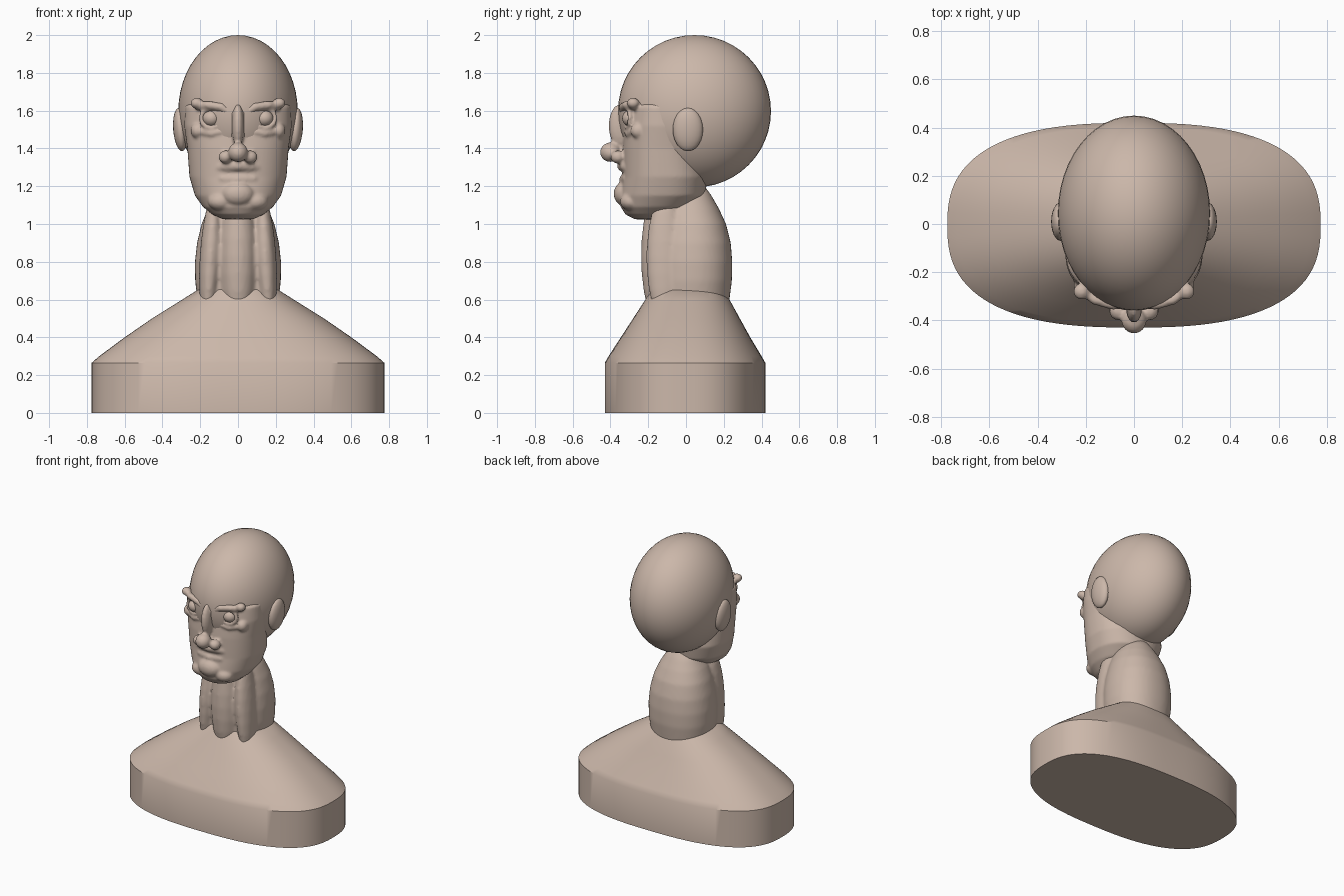
import bpy, bmesh, math
from mathutils import Matrix, Vector

default = bpy.data.objects.get("Cube")
if default:
    bpy.data.objects.remove(default, do_unlink=True)

clay = bpy.data.materials.new("warm_clay")
clay.use_nodes = True
COLOUR = (0.60, 0.475, 0.40, 1)
clay.diffuse_color = COLOUR
clay.node_tree.nodes["Principled BSDF"].inputs["Base Color"].default_value = COLOUR


def finish(name, bm, blend=0.0, angle=180):
    """Turn a bmesh into a named object, optionally fused into one skin."""
    bmesh.ops.recalc_face_normals(bm, faces=bm.faces)
    mesh = bpy.data.meshes.new(name)
    bm.to_mesh(mesh)
    bm.free()
    mesh.materials.append(clay)
    obj = bpy.data.objects.new(name, mesh)
    bpy.context.collection.objects.link(obj)
    bpy.ops.object.select_all(action='DESELECT')
    obj.select_set(True)
    bpy.context.view_layer.objects.active = obj
    if angle < 180:
        bpy.ops.object.shade_smooth_by_angle(angle=math.radians(angle))
    else:
        bpy.ops.object.shade_smooth()
    if blend:
        fuse = obj.modifiers.new("fuse", 'REMESH')
        fuse.mode = 'VOXEL'
        fuse.voxel_size = blend
        fuse.use_smooth_shade = True
        soften = obj.modifiers.new("soften", 'SMOOTH')
        soften.iterations = 3
    return obj


def blob(bm, loc, size, tilt=0.0, mirror=False, seg=24):
    """Ellipsoid, tilted about y, optionally copied to the other side."""
    for s in ((1, -1) if mirror else (1,)):
        m = (Matrix.Translation((s * loc[0], loc[1], loc[2]))
             @ Matrix.Rotation(s * tilt, 4, 'Y') @ Matrix.Diagonal((*size, 1)))
        bmesh.ops.create_uvsphere(bm, u_segments=seg, v_segments=seg // 2, radius=1, matrix=m)


def chain(bm, points, radii, mirror=True, steps=6):
    """Soft roll of overlapping balls along a path."""
    for i in range(len(points) - 1):
        for k in range(steps + 1):
            t = k / steps
            p = Vector(points[i]).lerp(Vector(points[i + 1]), t)
            r = radii[i] * (1 - t) + radii[i + 1] * t
            blob(bm, p, (r, r, r), mirror=mirror, seg=12)


def loft(bm, sections, seg=64):
    """Stack of superellipse rings: height, half width, front y, back y, power."""
    rings = []
    for z, rx, front, back, n in sections:
        ring = []
        for i in range(seg):
            a = 2 * math.pi * i / seg
            c, s = math.cos(a), math.sin(a)
            x = rx * math.copysign(abs(c) ** (2 / n), c)
            y = (front + back) / 2 + (back - front) / 2 * math.copysign(abs(s) ** (2 / n), s)
            ring.append(bm.verts.new((x, y, z)))
        rings.append(ring)
    for lo, hi in zip(rings, rings[1:]):
        for i in range(seg):
            j = (i + 1) % seg
            bm.faces.new((lo[i], lo[j], hi[j], hi[i]))
    bm.faces.new(rings[0][::-1])
    bm.faces.new(rings[-1])


# Shoulders: straight plinth wall, then a slope up to the neck
bm = bmesh.new()
loft(bm, [(0, .775, -.43, .42, 2.6), (.265, .775, -.43, .42, 2.6), (.30, .735, -.41, .40, 2.6),
          (.40, .60, -.345, .34, 2.5), (.50, .455, -.28, .285, 2.4),
          (.60, .295, -.215, .23, 2.3), (.66, .20, -.175, .19, 2.2)], seg=96)
finish("shoulders", bm, angle=35)

# Neck trunk with throat and side muscles
bm = bmesh.new()
loft(bm, [(.56, .21, -.17, .225, 2.2), (.70, .227, -.18, .243, 2.2), (.80, .228, -.18, .245, 2.2),
          (.90, .217, -.17, .237, 2.2), (1.0, .193, -.15, .212, 2.2), (1.08, .16, -.14, .175, 2.2),
          (1.15, .12, -.12, .135, 2.2), (1.2, .07, -.08, .10, 2)])
blob(bm, (0, -.135, .83), (.10, .103, .37))
blob(bm, (.145, -.11, .82), (.058, .10, .34), tilt=-.06, mirror=True)
finish("neck", bm, blend=.013)

# Skull
bm = bmesh.new()
blob(bm, (0, .045, 1.597), (.316, .405, .403), seg=48)
finish("skull", bm)

# Face: jaw mass with all modelled features fused in
bm = bmesh.new()
loft(bm, [(1.025, .08, -.27, -.12, 2), (1.05, .135, -.32, -.05, 2.1), (1.09, .185, -.345, .03, 2.2),
          (1.15, .228, -.35, .10, 2.2), (1.25, .257, -.335, .115, 2.3), (1.40, .268, -.335, .09, 2.3),
          (1.52, .285, -.325, .08, 2.3), (1.62, .28, -.31, .04, 2.2), (1.68, .22, -.26, 0, 2)])
# nose
blob(bm, (0, -.35, 1.52), (.033, .06, .115))
blob(bm, (0, -.40, 1.38), (.052, .055, .052))
blob(bm, (.066, -.36, 1.355), (.037, .04, .035), mirror=True)
# lips, mouth corners and chin
chain(bm, [(0, -.335, 1.31), (.07, -.32, 1.305), (.135, -.285, 1.29)], [.032, .028, .02])
chain(bm, [(0, -.325, 1.235), (.08, -.31, 1.24), (.13, -.275, 1.25)], [.03, .027, .026])
blob(bm, (0, -.325, 1.16), (.085, .058, .065))
blob(bm, (.09, -.29, 1.12), (.07, .06, .05), mirror=True)
# brows
chain(bm, [(.035, -.335, 1.585), (.09, -.335, 1.62), (.16, -.315, 1.63), (.215, -.275, 1.625)],
      [.018, .022, .022, .022])
blob(bm, (.218, -.28, 1.64), (.034, .034, .028), mirror=True)
# cheek bumps and the bags under the eyes
blob(bm, (.215, -.25, 1.495), (.036, .045, .042), mirror=True)
chain(bm, [(.19, -.28, 1.49), (.14, -.308, 1.478), (.09, -.318, 1.49)], [.02, .017, .014])
# eyelids
lid = [(.14 + .058 * math.cos(a), -.31 - .012 * math.cos(a + math.pi), 1.56 + .05 * math.sin(a))
       for a in [i * math.pi / 6 for i in range(13)]]
chain(bm, lid, [.013] * 13, steps=2)
finish("face", bm, blend=.009)

# Eyes
for side, s in (("left", 1), ("right", -1)):
    bm = bmesh.new()
    blob(bm, (s * .14, -.288, 1.56), (.048, .05, .045))
    finish(side + "_eye", bm)

# Ears
for side, s in (("left", 1), ("right", -1)):
    bm = bmesh.new()
    blob(bm, (s * .305, .01, 1.5), (.038, .08, .115), tilt=s * .08)
    finish(side + "_ear", bm)
